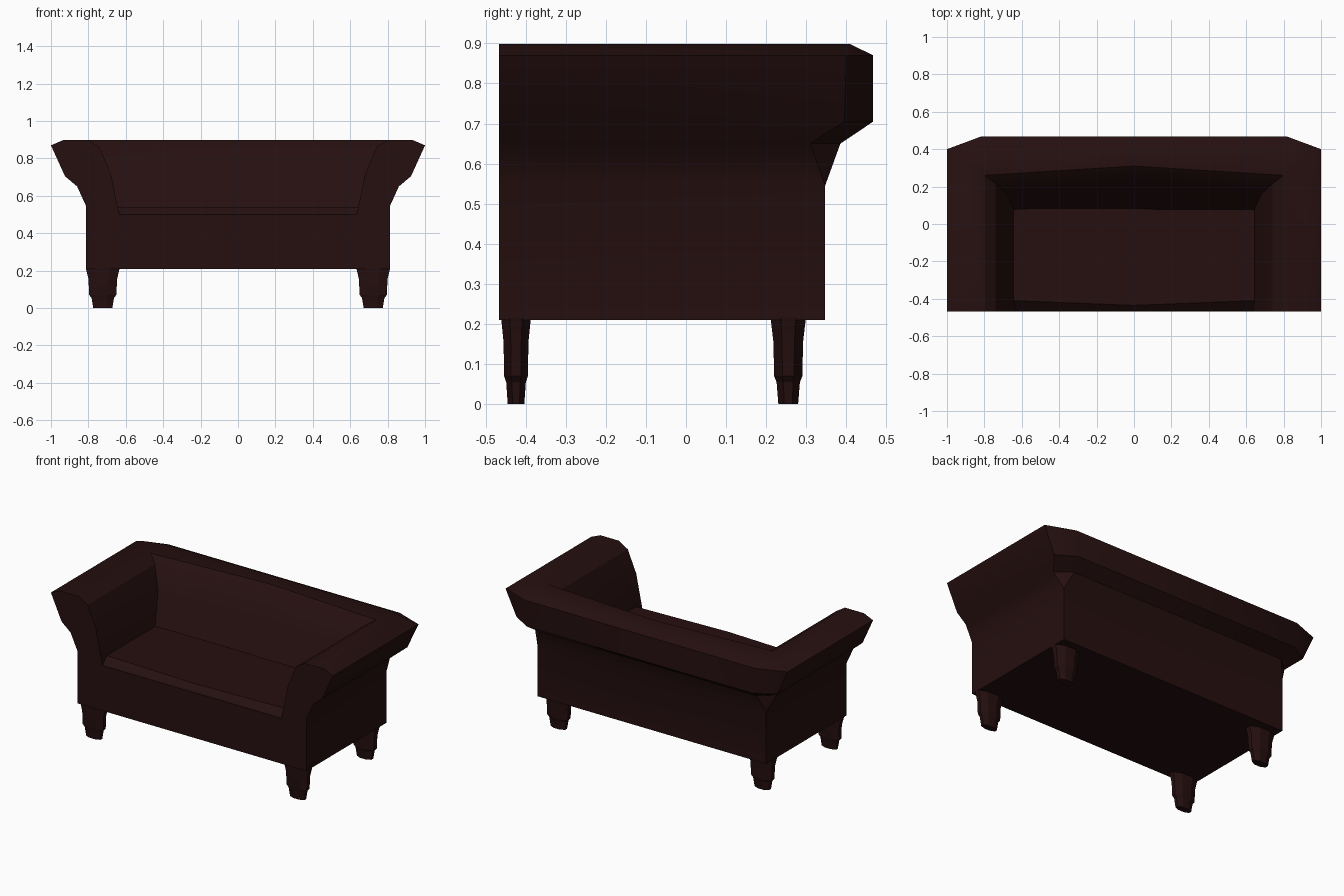
import bpy, bmesh, math

if "Cube" in bpy.data.objects:
    bpy.data.objects.remove(bpy.data.objects["Cube"])

leather = bpy.data.materials.new("dark oxblood leather")
leather.diffuse_color = (0.019, 0.0048, 0.0048, 1)
leather.use_nodes = True
leather.node_tree.nodes["Principled BSDF"].inputs["Base Color"].default_value = leather.diffuse_color
wood = bpy.data.materials.new("dark red wood")
wood.diffuse_color = (0.019, 0.0048, 0.0048, 1)
wood.use_nodes = True
wood.node_tree.nodes["Principled BSDF"].inputs["Base Color"].default_value = wood.diffuse_color


def finish(name, bm, mat, angle):
    bmesh.ops.remove_doubles(bm, verts=bm.verts, dist=0.0005)
    bmesh.ops.recalc_face_normals(bm, faces=bm.faces)
    me = bpy.data.meshes.new(name)
    bm.to_mesh(me)
    bm.free()
    ob = bpy.data.objects.new(name, me)
    bpy.context.collection.objects.link(ob)
    me.materials.append(mat)
    bpy.ops.object.select_all(action='DESELECT')
    ob.select_set(True)
    bpy.context.view_layer.objects.active = ob
    bpy.ops.object.shade_smooth_by_angle(angle=math.radians(angle))
    return ob


FRONT = -0.467

# Frame: U-shaped sweep; each level = z, arm x, corner y on arm, corner x on back, back y, back centre y
levels = [
    (0.21, 0.812, 0.347, 0.812, 0.347, 0.347),
    (0.545, 0.812, 0.347, 0.812, 0.347, 0.347),
    (0.65, 0.86, 0.31, 0.77, 0.385, 0.385),
    (0.705, 0.925, 0.395, 0.80, 0.467, 0.467),
    (0.87, 1.0, 0.40, 0.82, 0.467, 0.467),
    (0.898, 0.935, 0.37, 0.79, 0.41, 0.41),
    (0.898, 0.80, 0.26, 0.80, 0.26, 0.31),
    (0.86, 0.74, 0.215, 0.74, 0.215, 0.27),
    (0.72, 0.68, 0.16, 0.68, 0.16, 0.19),
    (0.50, 0.635, 0.06, 0.635, 0.06, 0.06),
]
bm = bmesh.new()
rings = []
for z, ax, ay, bx, by, cy in levels:
    half = [(ax, FRONT), (ax, ay), (bx, by)]
    path = half + [(0, cy)] + [(-x, y) for x, y in reversed(half)]
    rings.append([bm.verts.new((x, y, z)) for x, y in path])
for a, b in zip(rings, rings[1:]):
    for i in range(len(a) - 1):
        bm.faces.new((a[i], a[i + 1], b[i + 1], b[i]))
bm.faces.new([r[0] for r in rings] + [r[-1] for r in reversed(rings)])
bm.faces.new(rings[0])
bm.faces.new(rings[-1])
finish("sofa_frame", bm, leather, 30)

# Seat: flat cushion with a sloped, slightly bowed front
bm = bmesh.new()
lo = [(-0.645, FRONT), (0, FRONT), (0.645, FRONT), (0.645, 0.1), (-0.645, 0.1)]
hi = [(-0.645, -0.41), (0, -0.435), (0.645, -0.41), (0.645, 0.1), (-0.645, 0.1)]
bot = [bm.verts.new((x, y, 0.498)) for x, y in lo]
top = [bm.verts.new((x, y, 0.54)) for x, y in hi]
for i in range(5):
    j = (i + 1) % 5
    bm.faces.new((bot[i], bot[j], top[j], top[i]))
bm.faces.new(top)
bm.faces.new(bot)
finish("seat", bm, leather, 25)

# Legs: tapered eight-sided turnings; profile = z, share of full width
profile = [(0.215, 1.0), (0.155, 0.84), (0.07, 0.80), (0.055, 0.66), (0.0, 0.56)]


def leg(name, cx, cy, hx, hy):
    k = 1 / math.cos(math.pi / 8)
    bm = bmesh.new()
    rings = []
    for z, s in profile:
        angles = [(i + 0.5) * math.pi / 4 for i in range(8)]
        rings.append([bm.verts.new((cx + hx * s * k * math.cos(t),
                                    cy + hy * s * k * math.sin(t), z)) for t in angles])
    for a, b in zip(rings, rings[1:]):
        for i in range(8):
            j = (i + 1) % 8
            bm.faces.new((a[i], a[j], b[j], b[i]))
    bm.faces.new(rings[0])
    bm.faces.new(rings[-1])
    finish(name, bm, wood, 20)


for side, s in (("left", -1), ("right", 1)):
    leg("front_leg_" + side, s * 0.723, -0.424, 0.091, 0.037)
    leg("back_leg_" + side, s * 0.723, 0.255, 0.091, 0.044)
